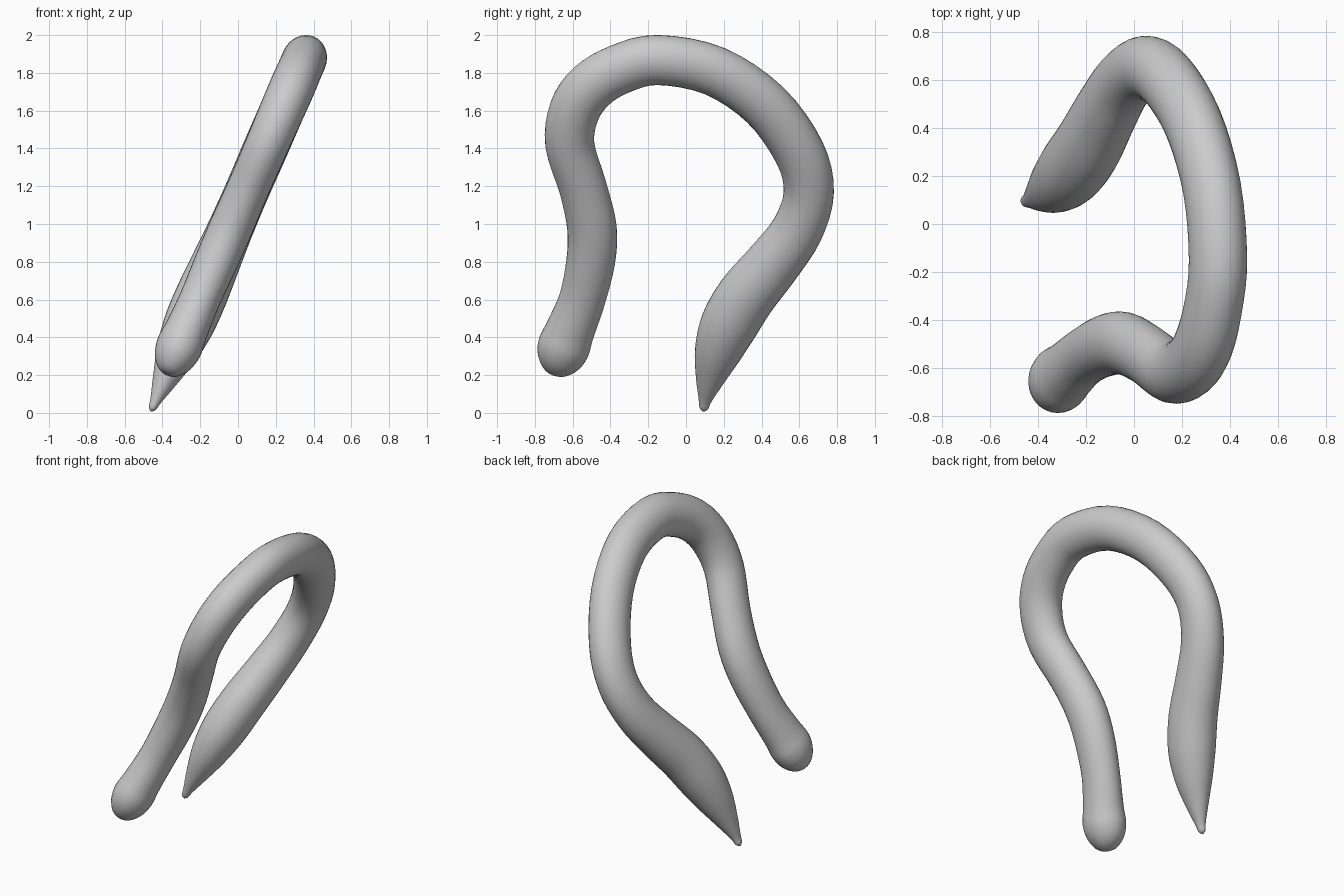
import bpy, bmesh, math
from mathutils import Vector

if "Cube" in bpy.data.objects:
    bpy.data.objects.remove(bpy.data.objects["Cube"])

# Stations along the bent tube, in the tilted plane: (y, z, radius)
STATIONS = [
    (-0.683, 0.201, 0.004), (-0.681, 0.21, 0.05), (-0.675, 0.24, 0.092),
    (-0.663, 0.29, 0.125), (-0.645, 0.355, 0.139), (-0.612, 0.44, 0.13),
    (-0.55, 0.6, 0.123), (-0.505, 0.80, 0.129), (-0.498, 0.98, 0.131),
    (-0.545, 1.19, 0.127), (-0.615, 1.42, 0.13), (-0.59, 1.60, 0.135),
    (-0.50, 1.73, 0.137), (-0.35, 1.82, 0.135), (-0.15, 1.868, 0.135),
    (0.15, 1.81, 0.135), (0.42, 1.63, 0.135), (0.60, 1.38, 0.135),
    (0.65, 1.17, 0.133), (0.59, 0.97, 0.137), (0.46, 0.79, 0.147),
    (0.32, 0.62, 0.156), (0.225, 0.46, 0.152), (0.165, 0.31, 0.122),
    (0.125, 0.17, 0.074), (0.102, 0.07, 0.036), (0.095, 0.025, 0.023),
    (0.092, 0.008, 0.004),
]
TILT = 0.4355                                  # x drift per unit of height
NORMAL = Vector((1, 0, -TILT)).normalized()    # across the tilted plane
FLAT = 0.88                                    # slightly flattened section
STEPS, SIDES = 4, 32


def spline(points, steps):
    """Catmull-Rom interpolation through the stations."""
    pts = [Vector(p) for p in points]
    pts = [2 * pts[0] - pts[1]] + pts + [2 * pts[-1] - pts[-2]]
    out = []
    for a, b, c, d in zip(pts, pts[1:], pts[2:], pts[3:]):
        for i in range(steps):
            t = i / steps
            out.append(0.5 * (2 * b + (c - a) * t + (2 * a - 5 * b + 4 * c - d) * t * t
                              + (3 * b - a - 3 * c + d) * t ** 3))
    return out + [pts[-2]]


# Sweep an elliptical section along the path
samples = spline(STATIONS, STEPS)
path = [Vector((-0.464 + TILT * z, y, z)) for y, z, r in samples]
bm = bmesh.new()
rings = []
for i, p in enumerate(path):
    tangent = (path[min(i + 1, len(path) - 1)] - path[max(i - 1, 0)]).normalized()
    side = NORMAL.cross(tangent)
    r = max(samples[i].z, 0.003)
    rings.append([bm.verts.new(p + side * r * math.cos(a) + NORMAL * r * FLAT * math.sin(a))
                  for a in (2 * math.pi * k / SIDES for k in range(SIDES))])
for r0, r1 in zip(rings, rings[1:]):
    for k in range(SIDES):
        n = (k + 1) % SIDES
        bm.faces.new((r0[k], r0[n], r1[n], r1[k]))
bm.faces.new(rings[0])
bm.faces.new(rings[-1])
bmesh.ops.recalc_face_normals(bm, faces=bm.faces)
for f in bm.faces:
    f.smooth = True

mesh = bpy.data.meshes.new("bent_tapered_tube")
bm.to_mesh(mesh)
bm.free()
obj = bpy.data.objects.new("bent_tapered_tube", mesh)
bpy.context.collection.objects.link(obj)
